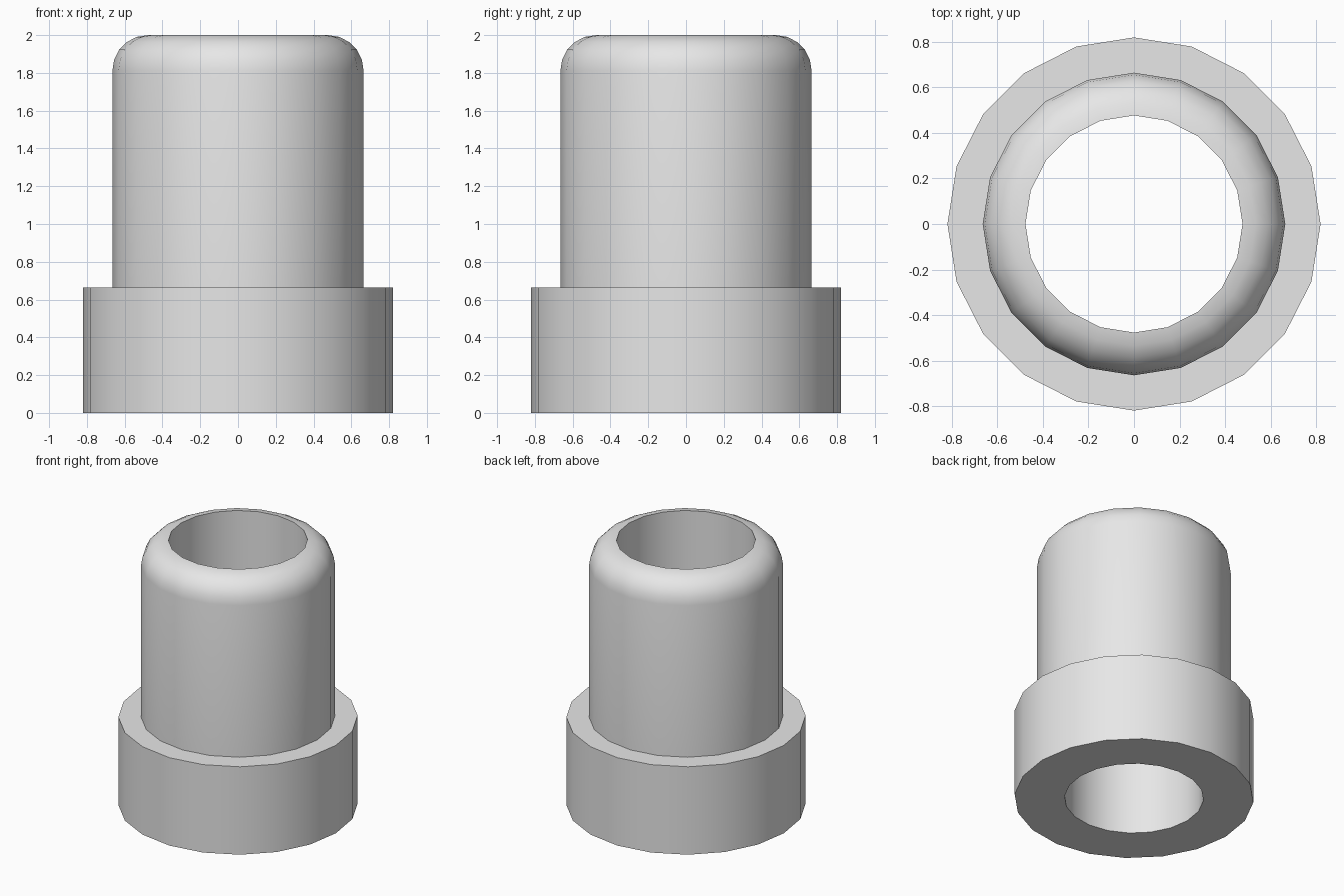
import bpy, bmesh, math

cube = bpy.data.objects.get("Cube")
if cube:
    bpy.data.objects.remove(cube, do_unlink=True)

SIDES = 20
BORE, BARREL, COLLAR = 0.477, 0.665, 0.82
COLLAR_TOP, TOP = 0.665, 2.0
ROUND = BARREL - BORE
ARC_STEPS = 5

grey = bpy.data.materials.new("light grey")
grey.use_nodes = True
grey.diffuse_color = (0.8, 0.8, 0.8, 1)
grey.node_tree.nodes["Principled BSDF"].inputs["Base Color"].default_value = (0.8, 0.8, 0.8, 1)

# Half section: collar, barrel, rounded rim ending at the bore
profile = [(BORE, 0), (COLLAR, 0), (COLLAR, COLLAR_TOP), (BARREL, COLLAR_TOP)]
for i in range(ARC_STEPS + 1):
    a = math.pi / 2 * i / ARC_STEPS
    profile.append((BORE + ROUND * math.cos(a), TOP - ROUND + ROUND * math.sin(a)))

# Revolve the closed section around z
bm = bmesh.new()
rings = []
for s in range(SIDES):
    t = 2 * math.pi * s / SIDES
    rings.append([bm.verts.new((r * math.cos(t), r * math.sin(t), z)) for r, z in profile])
n = len(profile)
for s in range(SIDES):
    here, after = rings[s], rings[(s + 1) % SIDES]
    for i in range(n):
        j = (i + 1) % n
        bm.faces.new((here[i], after[i], after[j], here[j]))
bmesh.ops.recalc_face_normals(bm, faces=bm.faces)

mesh = bpy.data.meshes.new("flanged_bushing")
bm.to_mesh(mesh)
bm.free()
mesh.materials.append(grey)
bushing = bpy.data.objects.new("flanged_bushing", mesh)
bpy.context.collection.objects.link(bushing)

# Smooth round walls, crisp collar and bore edges
bpy.ops.object.select_all(action="DESELECT")
bushing.select_set(True)
bpy.context.view_layer.objects.active = bushing
bpy.ops.object.shade_smooth_by_angle(angle=math.radians(30))
